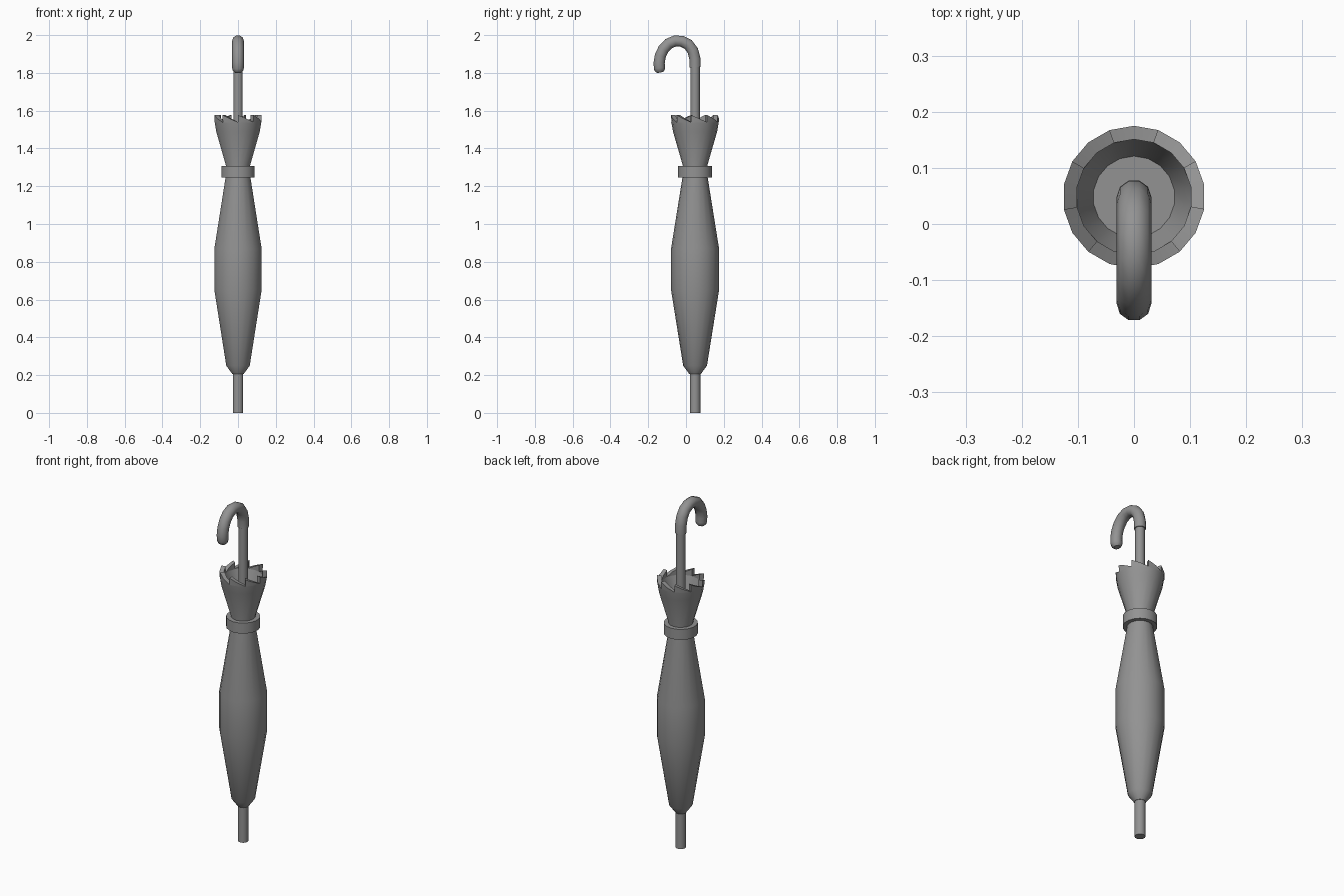
import bpy, bmesh, math
from mathutils import Vector

if "Cube" in bpy.data.objects:
    bpy.data.objects.remove(bpy.data.objects["Cube"], do_unlink=True)

AXIS_Y = 0.048   # the shaft stands behind the centre because of the hook
SIDES = 18

grey = bpy.data.materials.new("grey")
grey.use_nodes = True
grey.diffuse_color = (0.29, 0.29, 0.29, 1)
grey.node_tree.nodes["Principled BSDF"].inputs["Base Color"].default_value = grey.diffuse_color


def smooth(obj, angle=35):
    bpy.ops.object.select_all(action='DESELECT')
    obj.select_set(True)
    bpy.context.view_layer.objects.active = obj
    bpy.ops.object.shade_smooth_by_angle(angle=math.radians(angle))


def finish(name, bm):
    bmesh.ops.recalc_face_normals(bm, faces=bm.faces)
    mesh = bpy.data.meshes.new(name)
    bm.to_mesh(mesh)
    bm.free()
    mesh.materials.append(grey)
    obj = bpy.data.objects.new(name, mesh)
    bpy.context.collection.objects.link(obj)
    smooth(obj)
    return obj


def polar(r, step, z):
    a = math.pi / 2 + math.tau * step / SIDES
    return Vector((r * math.cos(a), AXIS_Y + r * math.sin(a), z))


def lathe(name, profile, closed=False):
    """Turn (radius, z) points round the shaft; open profiles get end caps."""
    bm = bmesh.new()
    rings = [[bm.verts.new(polar(r, s, z)) for s in range(SIDES)] for r, z in profile]
    pairs = list(zip(rings, rings[1:]))
    if closed:
        pairs.append((rings[-1], rings[0]))
    else:
        bm.faces.new(rings[0])
        bm.faces.new(rings[-1])
    for low, high in pairs:
        for i in range(SIDES):
            j = (i + 1) % SIDES
            bm.faces.new((low[i], low[j], high[j], high[i]))
    return finish(name, bm)


# Tip and shaft
lathe("tip", [(0.028, 0), (0.028, 0.22)])
lathe("shaft", [(0.025, 1.42), (0.025, 1.86)])

# Furled canopy with a hollow, flared top
RIM_Z, RIM_OUT, RIM_IN = 1.537, 0.125, 0.103
lathe("canopy", [(0.03, 0.205), (0.063, 0.25), (0.127, 0.65), (0.127, 0.87),
                 (0.067, 1.245), (0.065, 1.31), (0.117, 1.49), (RIM_OUT, RIM_Z),
                 (RIM_IN, RIM_Z), (0.073, 1.45)])

# Nine saw teeth round the rim, each two sides wide
bm = bmesh.new()
for tooth in range(SIDES // 2):
    sections = []
    for k, rise in enumerate((0.04, 0.021, 0.002)):
        s = 2 * tooth + 1 + k
        top = RIM_Z + rise
        sections.append([bm.verts.new(p) for p in (
            polar(RIM_OUT, s, RIM_Z), polar(RIM_OUT + 0.002, s, top),
            polar(RIM_IN, s, top), polar(RIM_IN, s, RIM_Z))])
    for a, b in zip(sections, sections[1:]):
        for i in range(4):
            j = (i + 1) % 4
            bm.faces.new((a[i], a[j], b[j], b[i]))
    bm.faces.new(sections[0])
    bm.faces.new(sections[-1])
finish("canopy_teeth", bm)

# Strap round the canopy
lathe("strap", [(0.062, 1.247), (0.09, 1.247), (0.09, 1.308), (0.062, 1.308)], closed=True)

# Hooked handle: a tube along a bent path with a rounded end
path = [(0.048, 1.83), (0.047, 1.875), (0.036, 1.918), (0.012, 1.95), (-0.022, 1.967),
        (-0.058, 1.969), (-0.093, 1.954), (-0.12, 1.925), (-0.136, 1.89),
        (-0.142, 1.855), (-0.141, 1.825), (-0.138, 1.812), (-0.136, 1.802)]
curve = bpy.data.curves.new("handle", 'CURVE')
curve.dimensions = '3D'
curve.bevel_depth = 0.031
curve.bevel_resolution = 3
curve.use_fill_caps = True
spline = curve.splines.new('POLY')
spline.points.add(len(path) - 1)
for point, (y, z) in zip(spline.points, path):
    point.co = (0, y, z, 1)
spline.points[-2].radius = 0.88
spline.points[-1].radius = 0.55
curve.materials.append(grey)
handle = bpy.data.objects.new("handle", curve)
bpy.context.collection.objects.link(handle)
bpy.ops.object.select_all(action='DESELECT')
handle.select_set(True)
bpy.context.view_layer.objects.active = handle
bpy.ops.object.convert(target='MESH')
smooth(bpy.context.view_layer.objects.active, 50)
